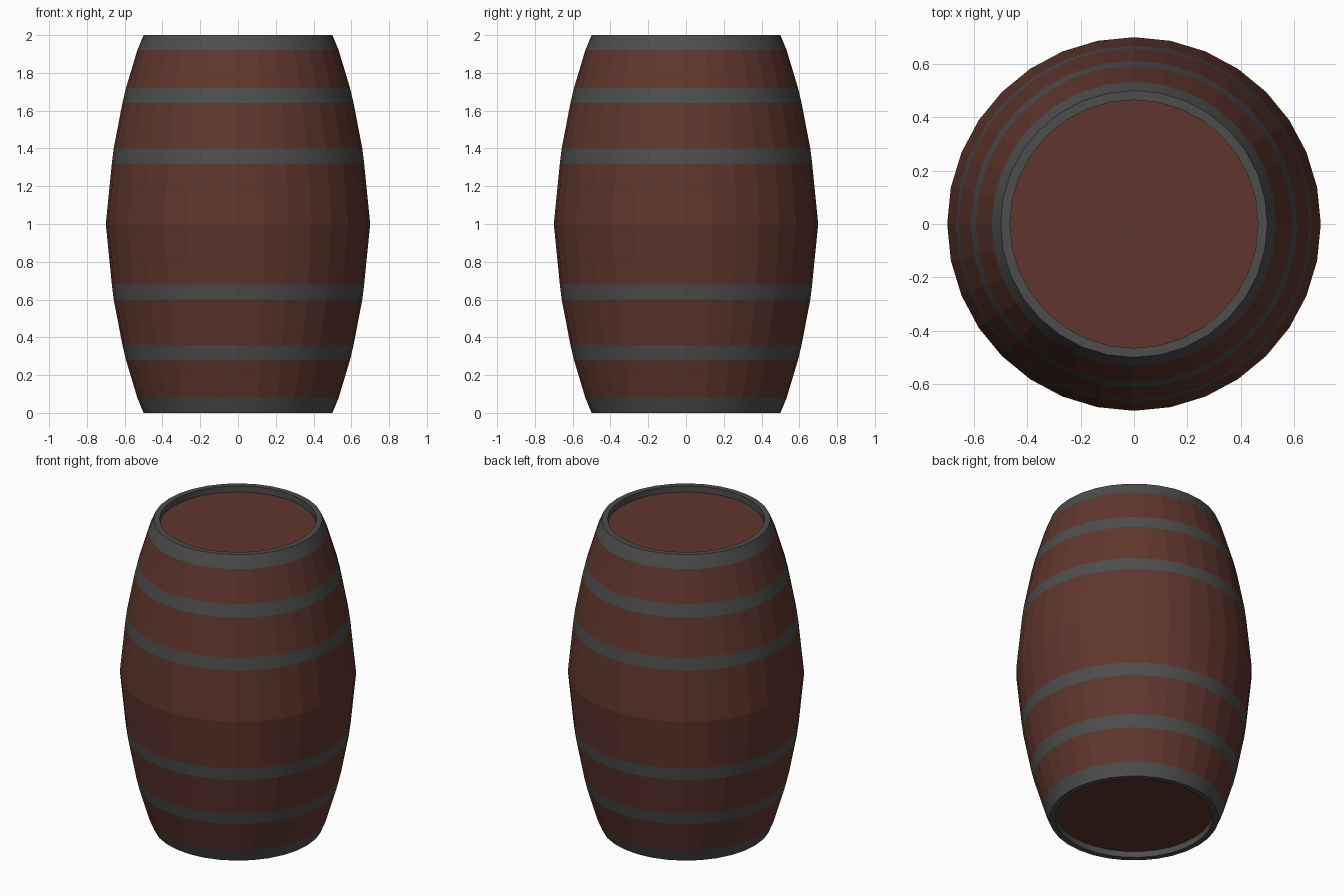
import bpy, bmesh, math

if "Cube" in bpy.data.objects:
    bpy.data.objects.remove(bpy.data.objects["Cube"])

SIDES = 32


def material(name, color):
    m = bpy.data.materials.new(name)
    m.diffuse_color = (*color, 1)
    m.use_nodes = True
    m.node_tree.nodes["Principled BSDF"].inputs["Base Color"].default_value = m.diffuse_color
    return m


WOOD = material("dark_wood", (0.115, 0.037, 0.026))
IRON = material("grey_iron", (0.075, 0.075, 0.075))


def lathe(name, profile, mat, smooth=False):
    """Revolve (radius, z) points around z; a radius of 0 closes to a point-free cap."""
    bm = bmesh.new()
    rings = []
    for r, z in profile:
        rings.append([bm.verts.new((r * math.cos(a), r * math.sin(a), z))
                      for a in (2 * math.pi * i / SIDES for i in range(SIDES))])
    for lo, hi in zip(rings, rings[1:]):
        for i in range(SIDES):
            j = (i + 1) % SIDES
            bm.faces.new((lo[i], lo[j], hi[j], hi[i]))
    if len(rings) == 1:
        bm.faces.new(rings[0])
    for f in bm.faces:
        f.smooth = smooth
    mesh = bpy.data.meshes.new(name)
    bm.to_mesh(mesh)
    bm.free()
    mesh.materials.append(mat)
    obj = bpy.data.objects.new(name, mesh)
    bpy.context.collection.objects.link(obj)
    if smooth:
        bpy.ops.object.select_all(action='DESELECT')
        obj.select_set(True)
        bpy.context.view_layer.objects.active = obj
        bpy.ops.object.shade_smooth_by_angle(angle=math.radians(30))
    return obj


def mirrored(profile):
    return [(r, 2 - z) for r, z in reversed(profile)]


# Lower half of the barrel; the upper half repeats it upside down
rim = [(0.465, 0.04), (0.465, 0), (0.50, 0), (0.533, 0.08)]
low_staves = [(0.533, 0.08), (0.593, 0.28)]
outer_hoop = [(0.593, 0.28), (0.612, 0.36)]
mid_staves = [(0.612, 0.36), (0.658, 0.60)]
inner_hoop = [(0.658, 0.60), (0.668, 0.68)]

for name, profile, mat in (("rim_hoop", rim, IRON), ("end_staves", low_staves, WOOD),
                           ("outer_hoop", outer_hoop, IRON), ("mid_staves", mid_staves, WOOD),
                           ("inner_hoop", inner_hoop, IRON)):
    lathe("lower_" + name, profile, mat, mat is IRON)
    lathe("upper_" + name, mirrored(profile), mat, mat is IRON)

# Belly staves across the widest part
lathe("belly_staves", [(0.668, 0.68), (0.70, 1.0), (0.668, 1.32)], WOOD)

# Recessed lids
lathe("top_lid", [(0.465, 1.96)], WOOD)
bottom = lathe("bottom_lid", [(0.465, 0.04)], WOOD)
bottom.data.flip_normals()
